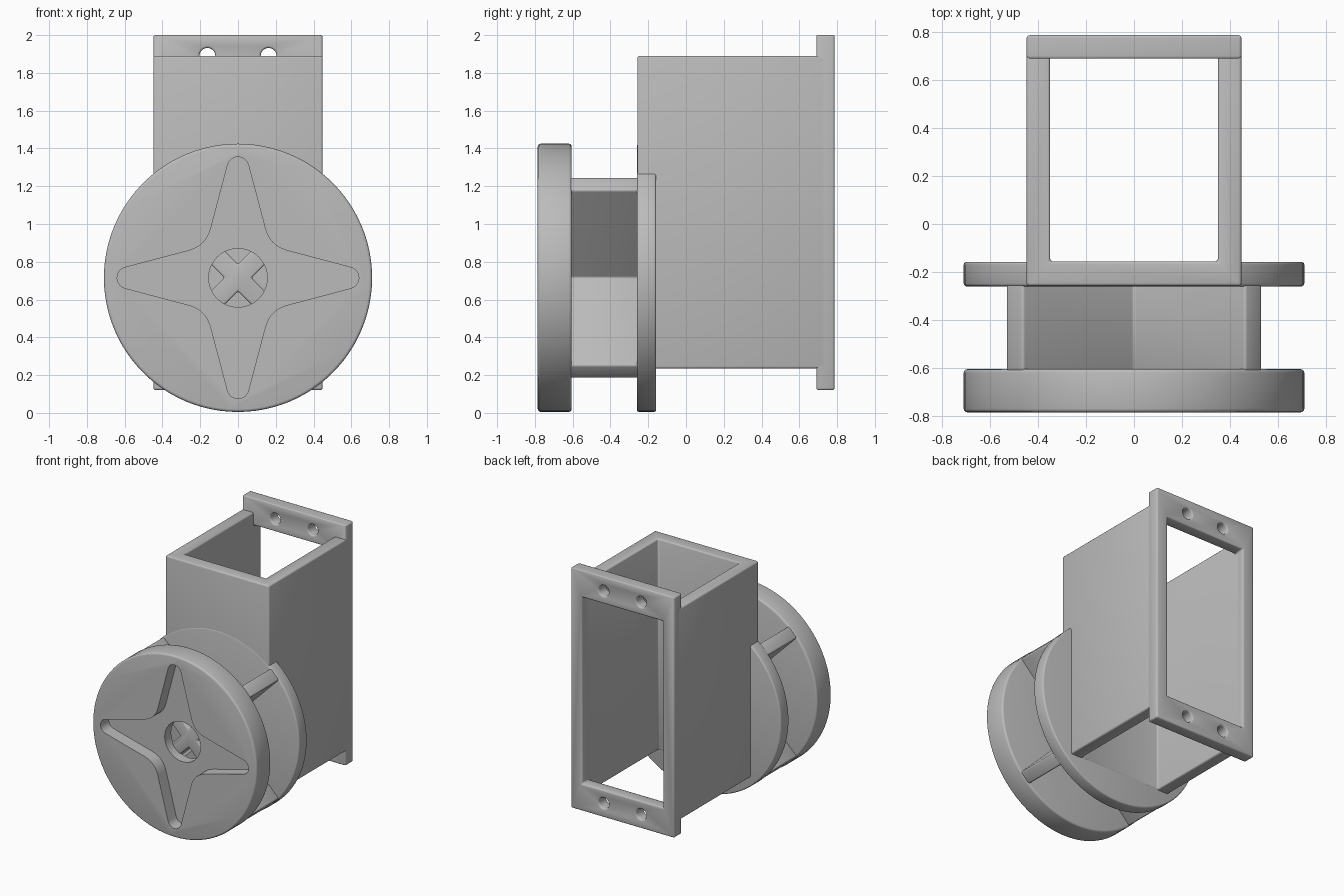
import bpy, bmesh
from math import sin, cos, pi, radians
from mathutils import Vector, Matrix

cube = bpy.data.objects.get("Cube")
if cube:
    bpy.data.objects.remove(cube, do_unlink=True)

grey = bpy.data.materials.new("light grey")
grey.use_nodes = True
COLOUR = (0.5, 0.5, 0.5, 1)
grey.diffuse_color = COLOUR
grey.node_tree.nodes["Principled BSDF"].inputs["Base Color"].default_value = COLOUR

AXIS_Z = 0.715   # height of the round end's axis
RADIUS = 0.71


def prism(name, outline, lo, hi, axis="Y"):
    """Extrude a 2D outline along Y (outline is x, z) or Z (outline is x, y)."""
    def place(p, d):
        return (p[0], d, p[1]) if axis == "Y" else (p[0], p[1], d)
    bm = bmesh.new()
    face = bm.faces.new([bm.verts.new(place(p, lo)) for p in outline])
    top = bmesh.ops.extrude_face_region(bm, geom=[face])["geom"]
    verts = [v for v in top if isinstance(v, bmesh.types.BMVert)]
    offset = Vector(place((0, 0), hi - lo))
    bmesh.ops.translate(bm, verts=verts, vec=offset)
    bmesh.ops.recalc_face_normals(bm, faces=bm.faces)
    mesh = bpy.data.meshes.new(name)
    bm.to_mesh(mesh)
    bm.free()
    mesh.materials.append(grey)
    obj = bpy.data.objects.new(name, mesh)
    bpy.context.collection.objects.link(obj)
    return obj


def activate(obj):
    bpy.ops.object.select_all(action="DESELECT")
    obj.select_set(True)
    bpy.context.view_layer.objects.active = obj


def cut(obj, cutter):
    activate(obj)
    mod = obj.modifiers.new("cut", "BOOLEAN")
    mod.operation, mod.solver, mod.object = "DIFFERENCE", "EXACT", cutter
    bpy.ops.object.modifier_apply(modifier=mod.name)
    bpy.data.objects.remove(cutter, do_unlink=True)


def soften(obj, width=0.012):
    activate(obj)
    mod = obj.modifiers.new("bevel", "BEVEL")
    mod.width, mod.segments = width, 3
    mod.limit_method, mod.angle_limit = "ANGLE", radians(40)
    bpy.ops.object.modifier_apply(modifier=mod.name)


def smooth(obj):
    activate(obj)
    bpy.ops.object.shade_smooth_by_angle(angle=radians(35))


def circle(x, z, r, n):
    return [(x + r * cos(2 * pi * i / n), z + r * sin(2 * pi * i / n)) for i in range(n)]


def rect(x0, x1, z0, z1):
    return [(x0, z0), (x1, z0), (x1, z1), (x0, z1)]


def star():
    """Four tapered arms with round tips, joined by concave curves."""
    arm = [(0.057 * cos(a), 0.583 + 0.057 * sin(a))
           for a in (radians(165 - 15 * i) for i in range(11))]
    p, c, q = Vector((0.143, 0.265)), Vector((0.168, 0.168)), Vector((0.265, 0.143))
    for i in range(11):
        t = i / 10
        arm.append(tuple(p * (1 - t) ** 2 + c * 2 * t * (1 - t) + q * t * t))
    points = []
    for k in range(4):
        turn = Matrix.Rotation(-k * pi / 2, 2)
        points += [turn @ Vector(v) for v in arm]
    return [(v.x, v.y + AXIS_Z) for v in points]


# Front disc with star recess and central hole
front_disc = prism("front_disc", circle(0, AXIS_Z, RADIUS, 96), -0.785, -0.605)
soften(front_disc, 0.015)
cut(front_disc, prism("star_cutter", star(), -0.9, -0.685))
cut(front_disc, prism("hole_cutter", circle(0, AXIS_Z, 0.155, 48), -0.9, -0.5))

# Rear disc
rear_disc = prism("rear_disc", circle(0, AXIS_Z, RADIUS, 96), -0.26, -0.158)
soften(rear_disc)

# Diagonal cross of ribs between the discs
t, r = 0.05, 0.705
quarter = [(t, t), (t, r), (-t, r)]
cross = []
for k in range(4):
    turn = Matrix.Rotation(k * pi / 2 + pi / 4, 2)
    cross += [turn @ Vector(v) for v in quarter]
ribs = prism("cross_ribs", [(v.x, v.y + AXIS_Z) for v in cross], -0.615, -0.23)
soften(ribs)

# Housing: three walls, open above, below and behind
w, i, front, inner, back = 0.448, 0.35, -0.258, -0.156, 0.74
housing = prism("housing_walls", [(-w, front), (w, front), (w, back), (i, back), (i, inner),
                                  (-i, inner), (-i, back), (-w, back)], 0.235, 1.89, "Z")
soften(housing)

# Rear mounting flange with window and screw holes
flange = prism("rear_flange", rect(-w, w, 0.12, 2.0), 0.69, 0.787)
cut(flange, prism("window_cutter", rect(-i, i, 0.33, 1.79), 0.5, 1.0))
for x in (-0.162, 0.162):
    for z in (0.23, 1.89):
        cut(flange, prism("screw_cutter", circle(x, z, 0.042, 24), 0.5, 1.0))
soften(flange)

for part in (front_disc, rear_disc, ribs, housing, flange):
    smooth(part)
